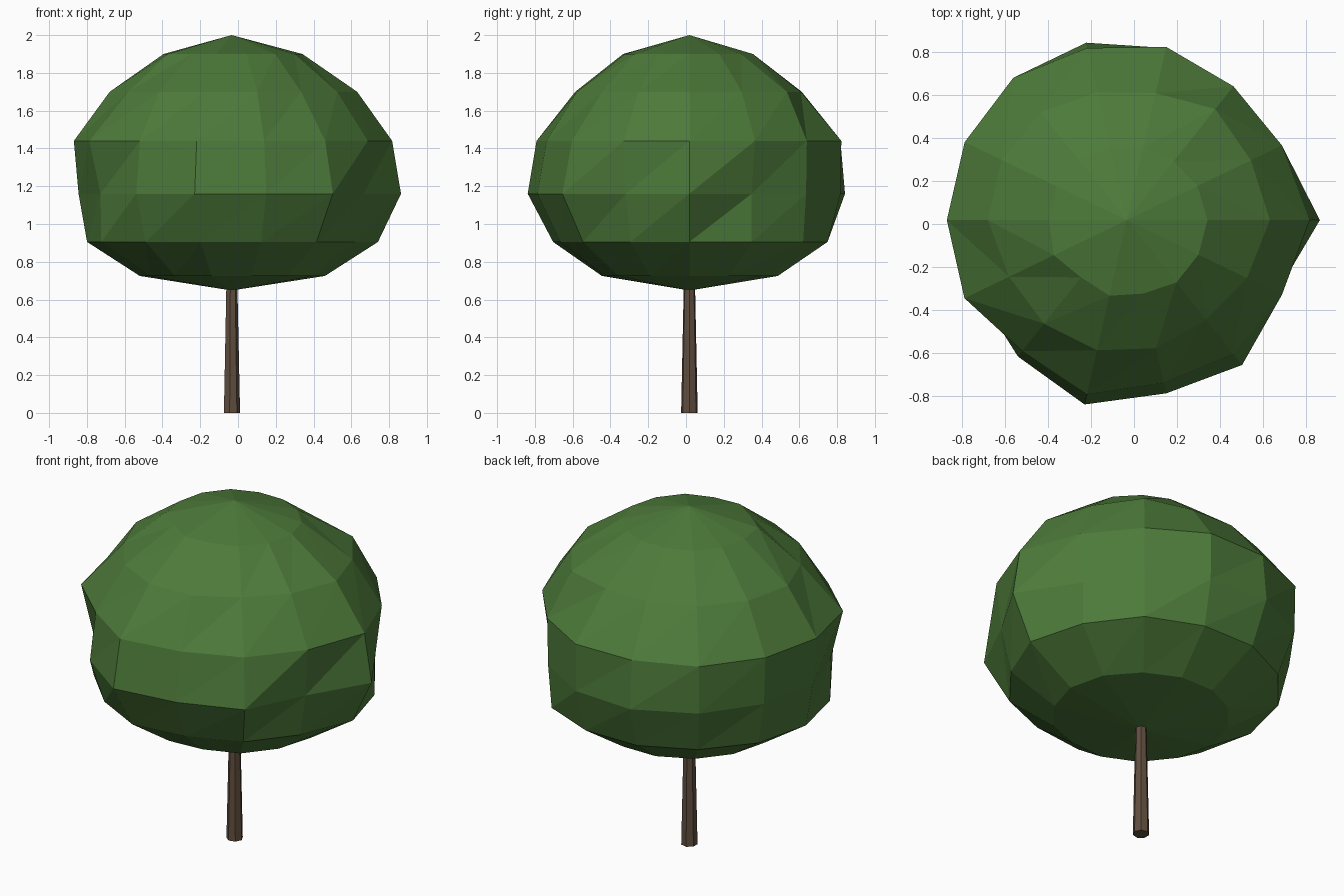
import bpy, bmesh, math

if "Cube" in bpy.data.objects:
    bpy.data.objects.remove(bpy.data.objects["Cube"])

CX, CY = -0.034, 0.018          # tree axis
SEG = 14                        # columns of the canopy


def material(name, rgb):
    m = bpy.data.materials.new(name)
    m.diffuse_color = (*rgb, 1.0)
    m.use_nodes = True
    m.node_tree.nodes["Principled BSDF"].inputs["Base Color"].default_value = m.diffuse_color
    return m


def ring(bm, radii, z):
    n = len(radii)
    return [bm.verts.new((CX + r * math.cos(2 * math.pi * i / n),
                          CY + r * math.sin(2 * math.pi * i / n), z))
            for i, r in enumerate(radii)]


def finish(bm, name, mat):
    bmesh.ops.recalc_face_normals(bm, faces=bm.faces[:])
    me = bpy.data.meshes.new(name)
    bm.to_mesh(me)
    bm.free()
    me.materials.append(mat)
    ob = bpy.data.objects.new(name, me)
    bpy.context.collection.objects.link(ob)
    return ob


# Canopy: faceted ball, each ring has a height and uneven radii (from +x round)
RINGS = [
    (1.90, [.375, .365, .35, .345, .345, .36, .36, .36, .375, .34, .36, .35, .37, .37]),
    (1.70, [.665, .64, .66, .605, .61, .64, .645, .645, .606, .615, .62, .61, .59, .62]),
    (1.44, [.85, .80, .795, .825, .82, .845, .835, .835, .836, .778, .83, .775, .795, .80]),
    (1.16, [.897, .76, .79, .82, .845, .84, .82, .81, .77, .81, .878, .825, .86, .775]),
    (0.905, [.775, .76, .77, .75, .75, .75, .76, .765, .766, .73, .74, .70, .72, .72]),
    (0.725, [.494, .49, .48, .48, .48, .48, .48, .486, .48, .48, .475, .46, .48, .48]),
]
bm = bmesh.new()
rings = [ring(bm, radii, z) for z, radii in RINGS]
top = bm.verts.new((CX, CY, 2.0))
bottom = bm.verts.new((CX, CY, 0.648))
for i in range(SEG):
    j = (i + 1) % SEG
    bm.faces.new((top, rings[0][i], rings[0][j]))
    bm.faces.new((bottom, rings[-1][j], rings[-1][i]))
    for up, low in zip(rings, rings[1:]):
        bm.faces.new((low[i], low[j], up[j]))
        bm.faces.new((low[i], up[j], up[i]))
finish(bm, "canopy", material("leaf green", (0.074, 0.195, 0.042)))

# Trunk: seven-sided taper running up into the canopy
bm = bmesh.new()
low = ring(bm, [0.045] * 7, 0.0)
up = ring(bm, [0.028] * 7, 0.8)
for i in range(7):
    j = (i + 1) % 7
    bm.faces.new((low[i], low[j], up[j], up[i]))
bm.faces.new(low)
bm.faces.new(up)
finish(bm, "trunk", material("bark brown", (0.12, 0.078, 0.05)))
